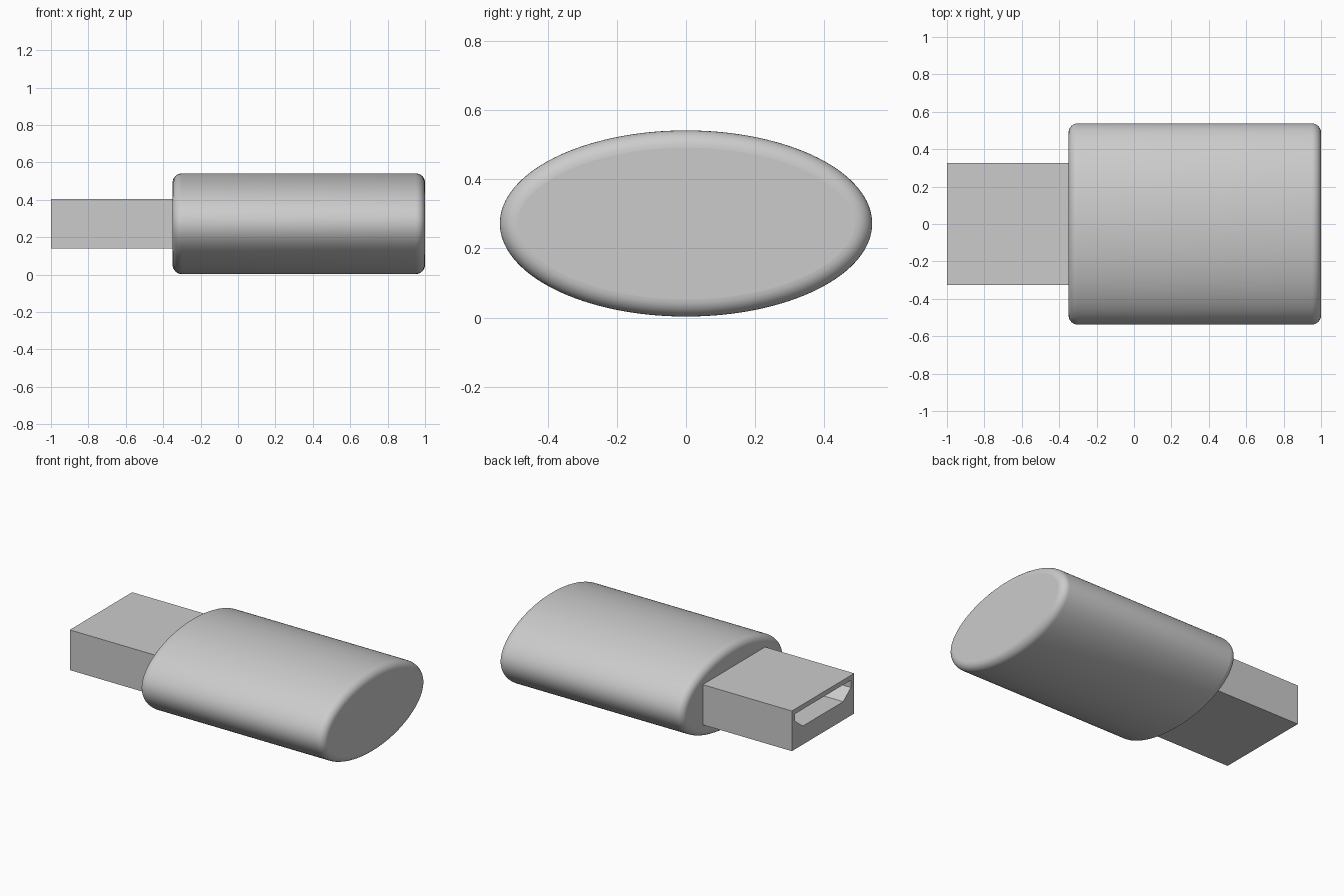
import bpy, bmesh
from math import sin, cos, pi, sqrt

if "Cube" in bpy.data.objects:
    bpy.data.objects.remove(bpy.data.objects["Cube"], do_unlink=True)

# Single grey finish
grey = bpy.data.materials.new("light grey")
grey.use_nodes = True
colour = (0.6, 0.6, 0.6, 1)
grey.diffuse_color = colour
grey.node_tree.nodes["Principled BSDF"].inputs["Base Color"].default_value = colour

MID_Z = 0.272


def loft(name, rings, smooth=False):
    """Skin closed rings of points and cap both ends with flat faces."""
    bm = bmesh.new()
    loops = [[bm.verts.new(p) for p in ring] for ring in rings]
    count = len(loops[0])
    for a, b in zip(loops, loops[1:]):
        for i in range(count):
            j = (i + 1) % count
            bm.faces.new((a[i], a[j], b[j], b[i])).smooth = smooth
    bm.faces.new(loops[0])
    bm.faces.new(loops[-1])
    bmesh.ops.recalc_face_normals(bm, faces=bm.faces)
    mesh = bpy.data.meshes.new(name)
    bm.to_mesh(mesh)
    bm.free()
    mesh.materials.append(grey)
    obj = bpy.data.objects.new(name, mesh)
    bpy.context.collection.objects.link(obj)
    return obj


def prism(name, profile, x0, x1):
    return loft(name, [[(x, y, z) for y, z in profile] for x in (x0, x1)])


def ellipse(x, inset, a=0.538, b=0.269, count=128):
    """Elliptical ring, inset evenly along its own normals."""
    ring = []
    for i in range(count):
        c, s = cos(2 * pi * i / count), sin(2 * pi * i / count)
        length = sqrt((b * c) ** 2 + (a * s) ** 2)
        ring.append((x, a * c - inset * b * c / length,
                     MID_Z + b * s - inset * a * s / length))
    return ring


# Oval housing with rounded rims
LEFT, RIGHT, R, STEPS = 1.0, -0.35, 0.05, 8
arc = [(R * (1 - sin(t)), R * (1 - cos(t)))
       for t in (pi / 2 * k / STEPS for k in range(STEPS + 1))]
# each pair is (distance from end, inset), running from rim wall to end cap
rings = [ellipse(RIGHT + d, inset) for d, inset in reversed(arc)]
rings += [ellipse(LEFT - d, inset) for d, inset in arc]
loft("housing", rings, smooth=True)

# Rectangular connector sleeve
HALF = 0.325
sleeve = prism("connector_sleeve",
               [(-HALF, 0.14), (HALF, 0.14), (HALF, 0.405), (-HALF, 0.405)],
               -1.0, -0.3)

# Socket opening with chamfered lower corners, cut into the sleeve end
half_socket = [(0.21, 0.262), (0.29, 0.325), (0.29, 0.373)]
socket = half_socket + [(-y, z) for y, z in reversed(half_socket)]
cutter = prism("socket_cutter", socket, -1.1, -0.4)
cutter.hide_render = True
cut = sleeve.modifiers.new("socket", "BOOLEAN")
cut.operation = "DIFFERENCE"
cut.solver = "EXACT"
cut.object = cutter
bpy.context.view_layer.objects.active = sleeve
bpy.ops.object.modifier_apply(modifier=cut.name)
bpy.data.objects.remove(cutter, do_unlink=True)
